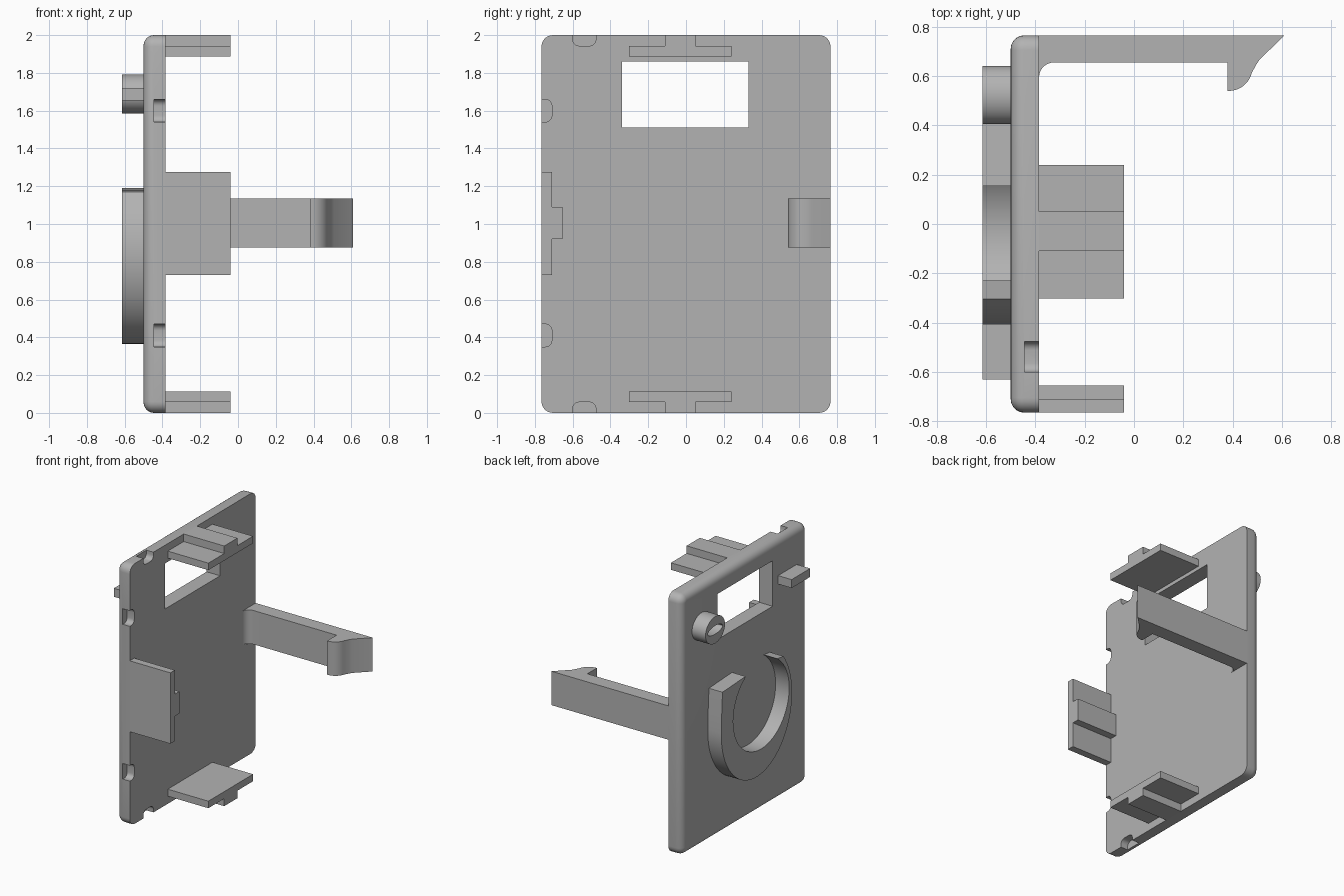
import bpy, bmesh
from math import cos, sin, radians

if "Cube" in bpy.data.objects:
    bpy.data.objects.remove(bpy.data.objects["Cube"], do_unlink=True)

grey = bpy.data.materials.new("plain_grey")
grey.use_nodes = True
grey.diffuse_color = (0.45, 0.45, 0.45, 1)
grey.node_tree.nodes["Principled BSDF"].inputs["Base Color"].default_value = (0.45, 0.45, 0.45, 1)

OUTER, INNER = -0.5, -0.385      # plate faces along x
RAISED, TAB_END = -0.615, -0.04  # ends of the raised marks and of the tabs


def arc(cx, cy, rx, ry, start, end, steps=12):
    """Points along an elliptical arc, angles in degrees."""
    angles = [radians(start + (end - start) * i / steps) for i in range(steps + 1)]
    return [(cx + rx * cos(a), cy + ry * sin(a)) for a in angles]


def rounded(y0, y1, z0, z1, r, steps=6):
    """Outline of a rectangle with round corners."""
    pts = []
    for cy, cz, a in ((y1 - r, z1 - r, 0), (y0 + r, z1 - r, 90),
                      (y0 + r, z0 + r, 180), (y1 - r, z0 + r, 270)):
        pts += arc(cy, cz, r, r, a, a + 90, steps)
    return pts


def rect(y0, y1, z0, z1):
    return [(y0, z0), (y1, z0), (y1, z1), (y0, z1)]


def prism(name, outline, lo, hi, axis="x", fillet=0):
    """Extrude an outline along x (outline in y, z) or z (outline in x, y)."""
    bm = bmesh.new()
    place = (lambda p: (lo, p[0], p[1])) if axis == "x" else (lambda p: (p[0], p[1], lo))
    face = bm.faces.new([bm.verts.new(place(p)) for p in outline])
    rim = list(face.edges)
    top = bmesh.ops.extrude_face_region(bm, geom=[face], use_keep_orig=True)["geom"]
    shift = (hi - lo, 0, 0) if axis == "x" else (0, 0, hi - lo)
    bmesh.ops.translate(bm, vec=shift, verts=[v for v in top if isinstance(v, bmesh.types.BMVert)])
    bmesh.ops.recalc_face_normals(bm, faces=bm.faces)
    if fillet:
        bmesh.ops.bevel(bm, geom=rim, offset=fillet, segments=6, profile=0.5, affect="EDGES")
    mesh = bpy.data.meshes.new(name)
    bm.to_mesh(mesh)
    bm.free()
    mesh.materials.append(grey)
    obj = bpy.data.objects.new(name, mesh)
    bpy.context.collection.objects.link(obj)
    return obj


def activate(obj):
    bpy.ops.object.select_all(action="DESELECT")
    obj.select_set(True)
    bpy.context.view_layer.objects.active = obj


def cut(obj, cutter):
    cutter.hide_render = True
    mod = obj.modifiers.new("cut", "BOOLEAN")
    mod.operation, mod.solver, mod.object = "DIFFERENCE", "EXACT", cutter
    activate(obj)
    bpy.ops.object.modifier_apply(modifier=mod.name)
    bpy.data.objects.remove(cutter, do_unlink=True)


parts = []

# Cover plate with window and edge notches
plate = prism("cover_plate", rounded(-0.765, 0.765, 0, 2, 0.06), OUTER, INNER, fillet=0.055)
cut(plate, prism("window_cutter", rect(-0.338, 0.332, 1.51, 1.86), -0.7, -0.2))
for z in (0.41, 1.6):
    cut(plate, prism("side_notch_cutter", rounded(-0.9, -0.71, z - 0.06, z + 0.06, 0.035), -0.445, -0.3))
for z0, z1 in ((-0.2, 0.057), (1.943, 2.2)):
    cut(plate, prism("end_notch_cutter", rounded(-0.6, -0.477, z0, z1, 0.035), -0.445, -0.3))
parts.append(plate)

# Stepped tabs, each a T-shaped section
t_bar = [(-0.303, 0.055), (0.24, 0.055), (0.24, 0.112), (-0.303, 0.112)]
t_section = [(-0.11, 0), (0.05, 0), (0.05, 0.058), (0.24, 0.058),
             (0.24, 0.112), (-0.303, 0.112), (-0.303, 0.058), (-0.11, 0.058)]
side_section = [(-0.765, 0.73), (-0.71, 0.73), (-0.71, 0.92), (-0.655, 0.92),
                (-0.655, 1.09), (-0.71, 1.09), (-0.71, 1.275), (-0.765, 1.275)]
parts.append(prism("bottom_tab", t_section, INNER - 0.01, TAB_END))
parts.append(prism("top_tab", [(y, 2 - z) for y, z in t_section], INNER - 0.01, TAB_END))
parts.append(prism("side_tab", side_section, INNER, TAB_END))

# Snap arm with hooked end
arm = [(INNER - 0.01, 0.765), (INNER - 0.01, 0.6)]
arm += arc(-0.325, 0.595, 0.06, 0.06, 180, 90, 8)
arm += [(0.38, 0.655), (0.38, 0.54)]
arm += arc(0.385, 0.635, 0.095, 0.095, -85, -15, 8)
arm += [(0.492, 0.64), (0.508, 0.665), (0.61, 0.765)]
parts.append(prism("snap_arm", arm, 0.875, 1.135, axis="z"))

# Raised tapered arc on the outer face
sweep = arc(0.02, 0.851, 0.43, 0.486, 139, 362, 48)
sweep += [(0.445, 1.0), (0.435, 1.175), (0.155, 1.19)]
sweep += arc(-0.035, 0.9, 0.34, 0.34, 55, -235, 48)
parts.append(prism("raised_arc", sweep, RAISED, OUTER + 0.002))

# Raised slotted boss and raised bar
boss = prism("slotted_boss", arc(0.523, 1.688, 0.118, 0.103, 0, 352.5, 47), RAISED, OUTER + 0.002)
cut(boss, prism("slot_cutter", arc(0.523, 1.688, 0.09, 0.032, 0, 345, 23), -0.7, -0.4))
parts.append(boss)
parts.append(prism("raised_bar", rect(-0.63, -0.405, 1.655, 1.72), RAISED, OUTER + 0.002))

for obj in parts:
    activate(obj)
    bpy.ops.object.shade_smooth_by_angle(angle=radians(32))
